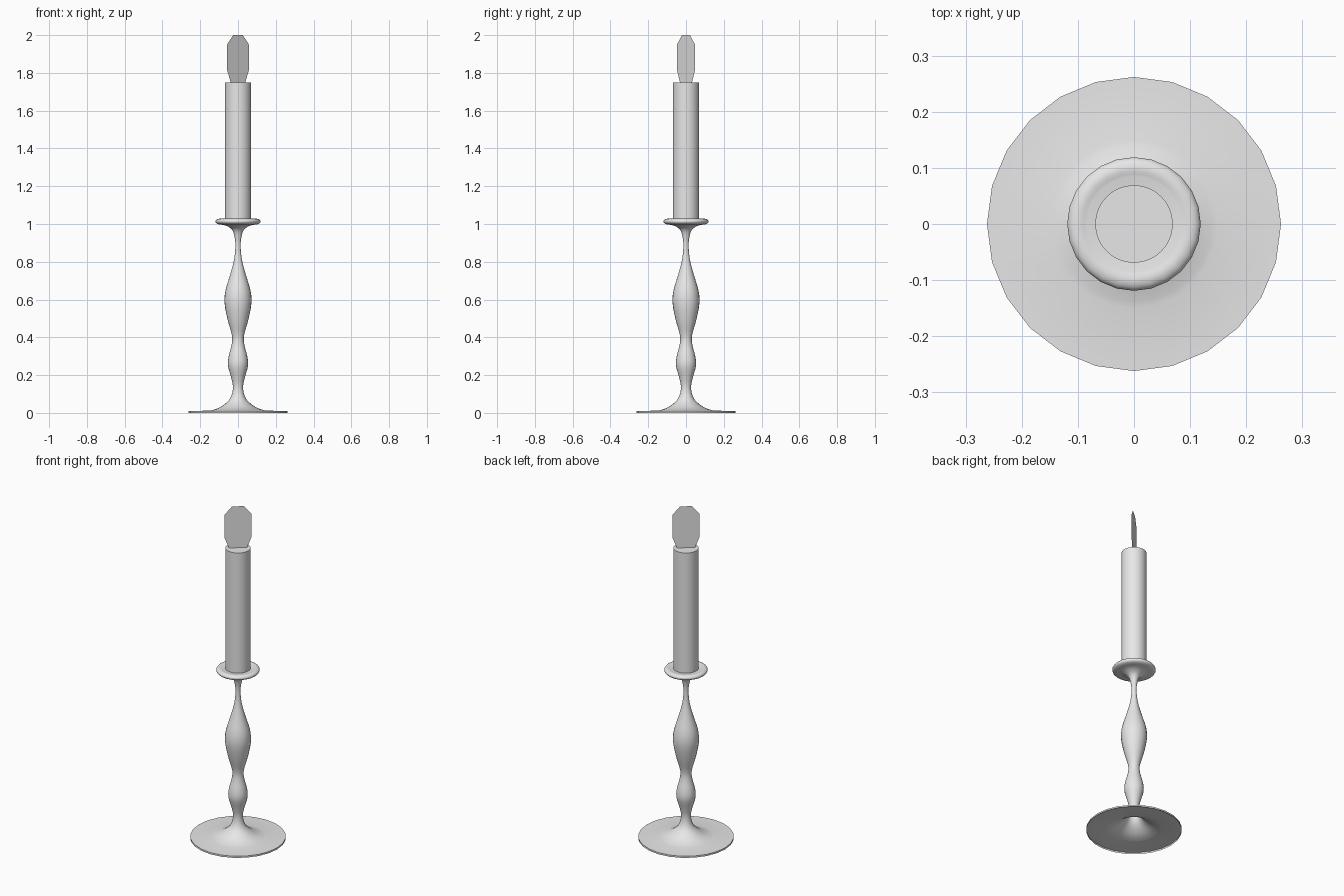
import bpy
import bmesh
import math
from mathutils import Vector

default_cube = bpy.data.objects.get("Cube")
if default_cube:
    bpy.data.objects.remove(default_cube, do_unlink=True)


def make_material(name, colour):
    material = bpy.data.materials.new(name)
    material.use_nodes = True
    material.diffuse_color = colour
    material.node_tree.nodes["Principled BSDF"].inputs["Base Color"].default_value = colour
    return material


plain_grey = make_material("plain grey", (0.8, 0.8, 0.8, 1))


def finish(name, bm, smooth=True):
    """Turn a bmesh into a named, coloured object."""
    mesh = bpy.data.meshes.new(name)
    bm.to_mesh(mesh)
    bm.free()
    mesh.materials.append(plain_grey)
    obj = bpy.data.objects.new(name, mesh)
    bpy.context.collection.objects.link(obj)
    if smooth:
        bpy.ops.object.select_all(action="DESELECT")
        obj.select_set(True)
        bpy.context.view_layer.objects.active = obj
        bpy.ops.object.shade_smooth_by_angle(angle=math.radians(40))
    return obj


def soften(points, steps=3):
    """Pass a smooth curve through the profile points."""
    pts = [Vector(p) for p in points]
    pts = [pts[0]] + pts + [pts[-1]]
    curve = []
    for a, b, c, d in zip(pts, pts[1:], pts[2:], pts[3:]):
        for i in range(steps):
            t = i / steps
            curve.append(b + (c - a) * t / 2
                         + (a - b * 2.5 + c * 2 - d / 2) * t ** 2
                         + (b * 1.5 - a / 2 - c * 1.5 + d / 2) * t ** 3)
    return curve + [pts[-1]]


def lathe(name, profile, sides):
    """Revolve (radius, height) points, listed upwards, about the z axis."""
    bm = bmesh.new()
    verts = [bm.verts.new((r, 0, z)) for r, z in profile]
    edges = [bm.edges.new(pair) for pair in zip(verts, verts[1:])]
    bmesh.ops.spin(bm, geom=verts + edges, axis=(0, 0, 1), cent=(0, 0, 0),
                   steps=sides, angle=math.tau)
    bmesh.ops.remove_doubles(bm, verts=bm.verts, dist=0.0001)
    bmesh.ops.recalc_face_normals(bm, faces=bm.faces)
    return finish(name, bm)


# Holder: thin foot open underneath, turned stem and rounded drip tray
foot = [(0.262, 0), (0.262, 0.01)]
stem = [(0.15, 0.012), (0.105, 0.025), (0.06, 0.055), (0.035, 0.09),
        (0.027, 0.14), (0.037, 0.19), (0.053, 0.25), (0.049, 0.3),
        (0.034, 0.36), (0.032, 0.41), (0.054, 0.49), (0.071, 0.58),
        (0.066, 0.65), (0.042, 0.73), (0.021, 0.81), (0.014, 0.88),
        (0.018, 0.93), (0.032, 0.97), (0.065, 0.992), (0.1, 0.998),
        (0.115, 1.005), (0.119, 1.015), (0.113, 1.024), (0.1, 1.028),
        (0.085, 1.025)]
lathe("candle_holder", foot + soften(stem) + [(0, 1.025)], 24)

# Candle: plain cylinder standing on the tray
lathe("candle", [(0, 1.022), (0.069, 1.022), (0.069, 1.75), (0, 1.75)], 48)

# Flame: flat eight-sided card, turned towards the front right
bm = bmesh.new()
half = [(0.05, 1.75), (0.075, 1.815), (0.075, 1.95), (0.033, 2)]
outline = half + [(-x, z) for x, z in reversed(half)]
bm.faces.new([bm.verts.new((x, 0, z)) for x, z in outline])
flame = finish("flame", bm, smooth=False)
flame.rotation_euler.z = math.radians(39.5)
